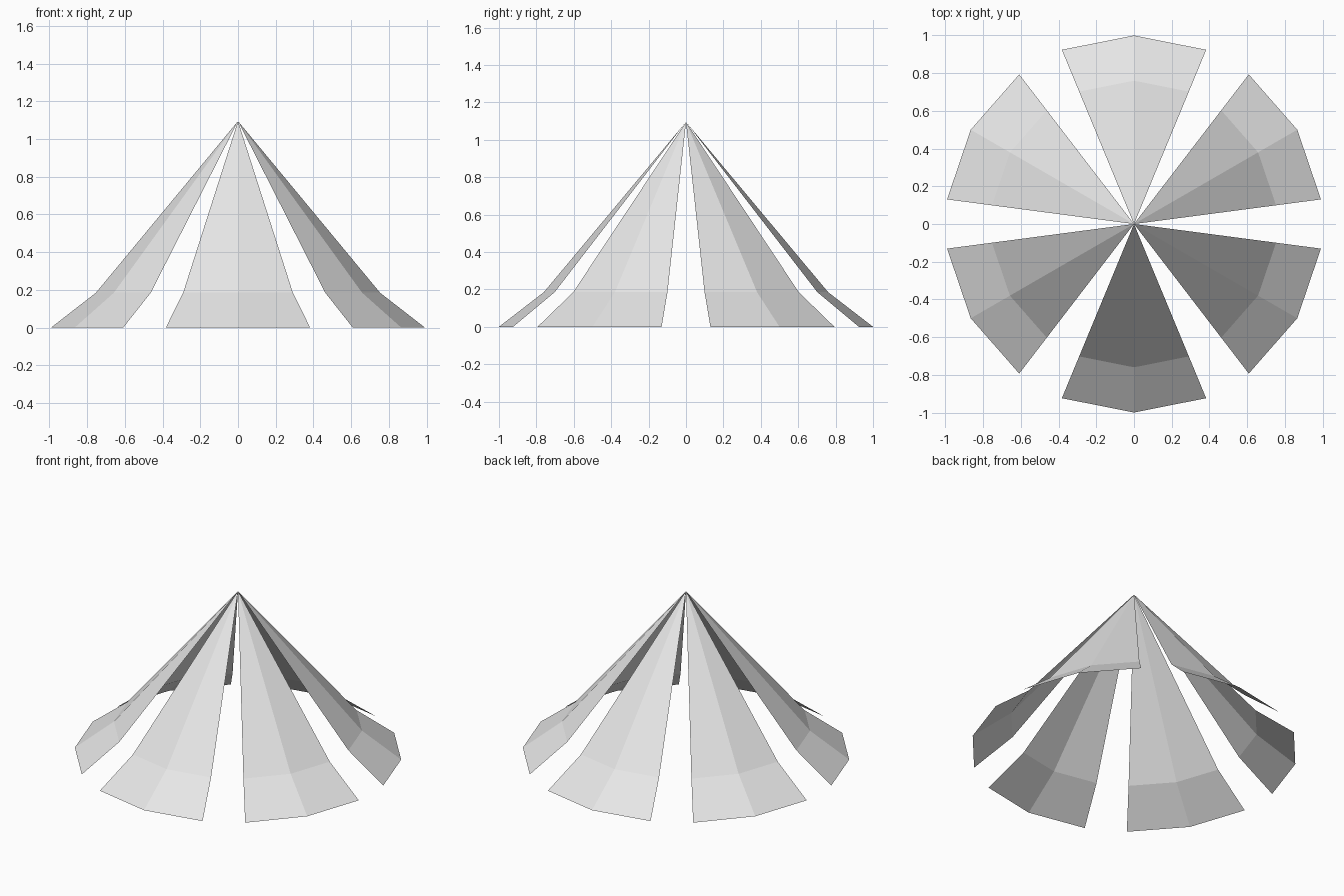
import bpy
import math

cube = bpy.data.objects.get("Cube")
if cube:
    bpy.data.objects.remove(cube, do_unlink=True)

# Single flat colour
canvas = bpy.data.materials.new("pale_grey")
canvas.use_nodes = True
colour = (0.8, 0.8, 0.8, 1)
canvas.diffuse_color = colour
canvas.node_tree.nodes["Principled BSDF"].inputs["Base Color"].default_value = colour

PETALS = 6
HALF_ANGLE = math.radians(22.5)
APEX = (0, 0, 1.095)
RINGS = [(0.76, 0.185), (1.0, 0.0)]   # radius and height of the fold and the hem


def petal_mesh():
    """One folded panel: two triangles to the apex, two flared quads below."""
    verts = [APEX]
    for radius, z in RINGS:
        for step in (-1, 0, 1):
            a = step * HALF_ANGLE
            verts.append((radius * math.cos(a), radius * math.sin(a), z))
    faces = []
    for i in (1, 2):
        faces.append((0, i, i + 1))
        faces.append((i, i + 3, i + 4, i + 1))
    mesh = bpy.data.meshes.new("petal")
    mesh.from_pydata(verts, [], faces)
    mesh.materials.append(canvas)
    return mesh


# Six panels radiating from the apex, one facing straight forward
mesh = petal_mesh()
for n in range(PETALS):
    petal = bpy.data.objects.new(f"petal_{n + 1}", mesh)
    petal.rotation_euler.z = math.radians(-90) + n * math.tau / PETALS
    bpy.context.collection.objects.link(petal)
